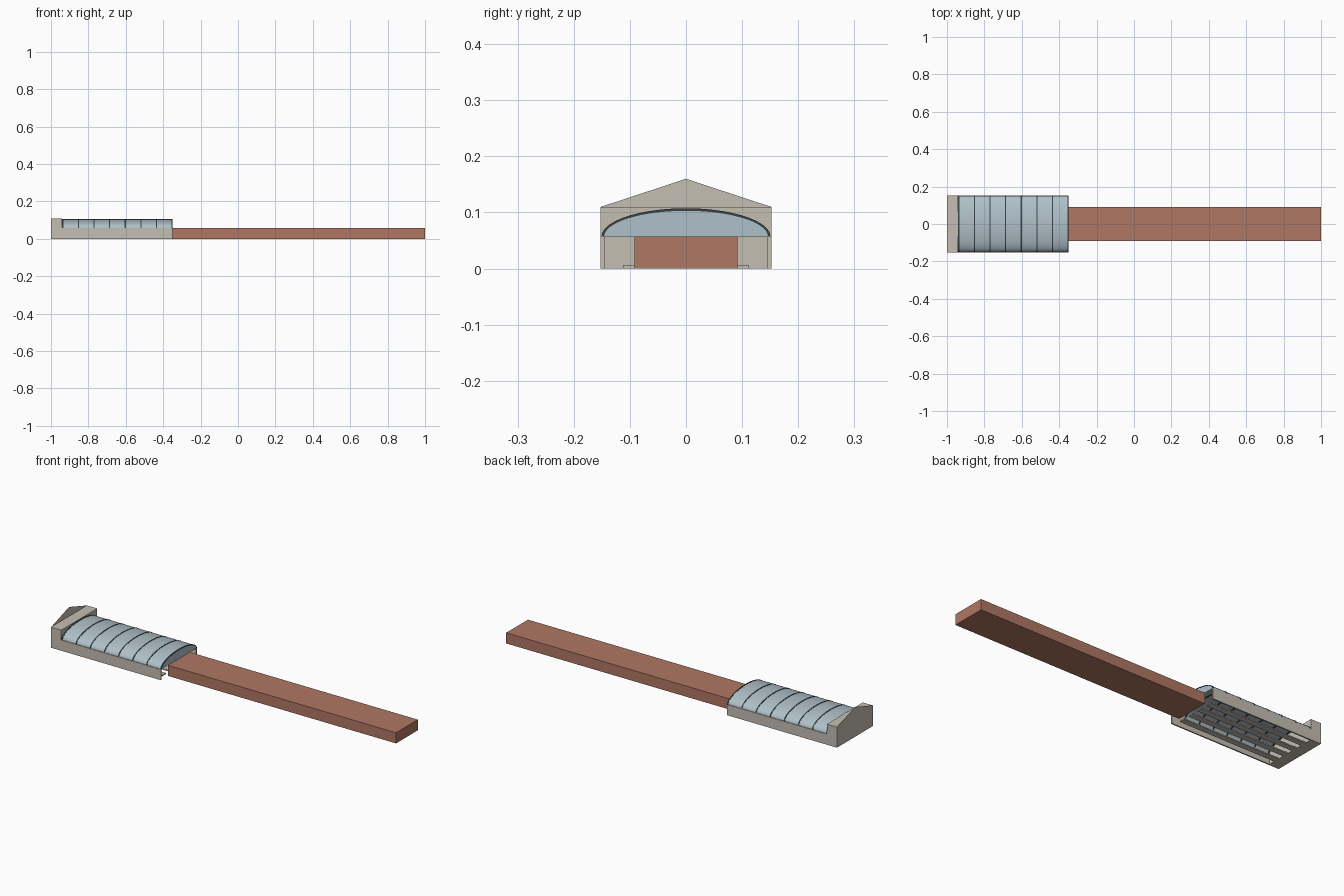
import bpy, bmesh, math

cube = bpy.data.objects.get("Cube")
if cube:
    bpy.data.objects.remove(cube, do_unlink=True)


def material(name, color):
    mat = bpy.data.materials.new(name)
    mat.use_nodes = True
    mat.diffuse_color = (*color, 1)
    mat.node_tree.nodes["Principled BSDF"].inputs["Base Color"].default_value = (*color, 1)
    return mat


stone = material("pale_stone", (0.56, 0.52, 0.45))
brick = material("red_clay", (0.43, 0.185, 0.127))
glass = material("blue_grey_glass", (0.43, 0.53, 0.58))
iron = material("dark_iron", (0.045, 0.054, 0.061))


def finish(name, bm, mat, smooth=False):
    mesh = bpy.data.meshes.new(name)
    bm.to_mesh(mesh)
    bm.free()
    mesh.materials.append(mat)
    obj = bpy.data.objects.new(name, mesh)
    bpy.context.collection.objects.link(obj)
    for poly in mesh.polygons:
        poly.use_smooth = smooth
    return obj


def box(name, x, y, z, mat):
    bm = bmesh.new()
    bmesh.ops.create_cube(bm, size=1)
    for v in bm.verts:
        for i, (low, high) in enumerate((x, y, z)):
            v.co[i] = high if v.co[i] > 0 else low
    return finish(name, bm, mat)


BACK, MOUTH = -0.94, -0.35
WALL_TOP, HALF, RISE = 0.057, 0.149, 0.049


def arch(x, grow=0, steps=32):
    """Points of the elliptical roof line at one x."""
    return [(x, (HALF + grow) * math.cos(math.pi * i / steps),
             WALL_TOP + (RISE + grow) * math.sin(math.pi * i / steps))
            for i in range(steps + 1)]


def loft(bm, rings, closed=False):
    """Bridge matching rows of points with quads."""
    rows = [[bm.verts.new(p) for p in ring] for ring in rings]
    pairs = list(zip(rows, rows[1:]))
    if closed:
        pairs.append((rows[-1], rows[0]))
    for a, b in pairs:
        for i in range(len(a) - 1):
            bm.faces.new((a[i], a[i + 1], b[i + 1], b[i]))
    if closed:
        for end in (0, -1):
            bm.faces.new([row[end] for row in rows])
    bmesh.ops.recalc_face_normals(bm, faces=bm.faces)


# Head building with a flat gable screen
box("head_building", (-1, BACK), (-0.152, 0.152), (0, 0.11), stone)
bm = bmesh.new()
bm.faces.new([bm.verts.new(p) for p in
              ((-1, 0.152, 0.11), (-1, -0.152, 0.11), (-1, 0, 0.16))])
finish("gable_screen", bm, stone)

# Side walls
for side, lo, hi in (("right", -0.152, -0.145), ("left", 0.145, 0.152)):
    box(f"{side}_wall", (BACK, MOUTH), (lo, hi), (0, WALL_TOP), stone)

# Platforms
for n in range(4):
    y = (n - 1.5) * 0.064
    box(f"platform_{n + 1}", (BACK, MOUTH - 0.02), (y - 0.016, y + 0.016), (0, 0.006), stone)

# Arched glass roof and its end screen
bm = bmesh.new()
loft(bm, [arch(MOUTH), arch(BACK)])
finish("glass_roof", bm, glass, smooth=True)
bm = bmesh.new()
bm.faces.new([bm.verts.new(p) for p in arch(MOUTH)])
finish("roof_end_screen", bm, glass)

# Iron ribs
for n in range(8):
    x = BACK + 0.003 + n * (MOUTH - BACK - 0.005) / 7
    bm = bmesh.new()
    loft(bm, [arch(x - 0.003, 0.0015), arch(x + 0.003, 0.0015),
              arch(x + 0.003, -0.003), arch(x - 0.003, -0.003)], closed=True)
    finish(f"roof_rib_{n + 1}", bm, iron)

# Long track bed
box("track_bed", (MOUTH, 1), (-0.092, 0.092), (0, WALL_TOP), brick)
